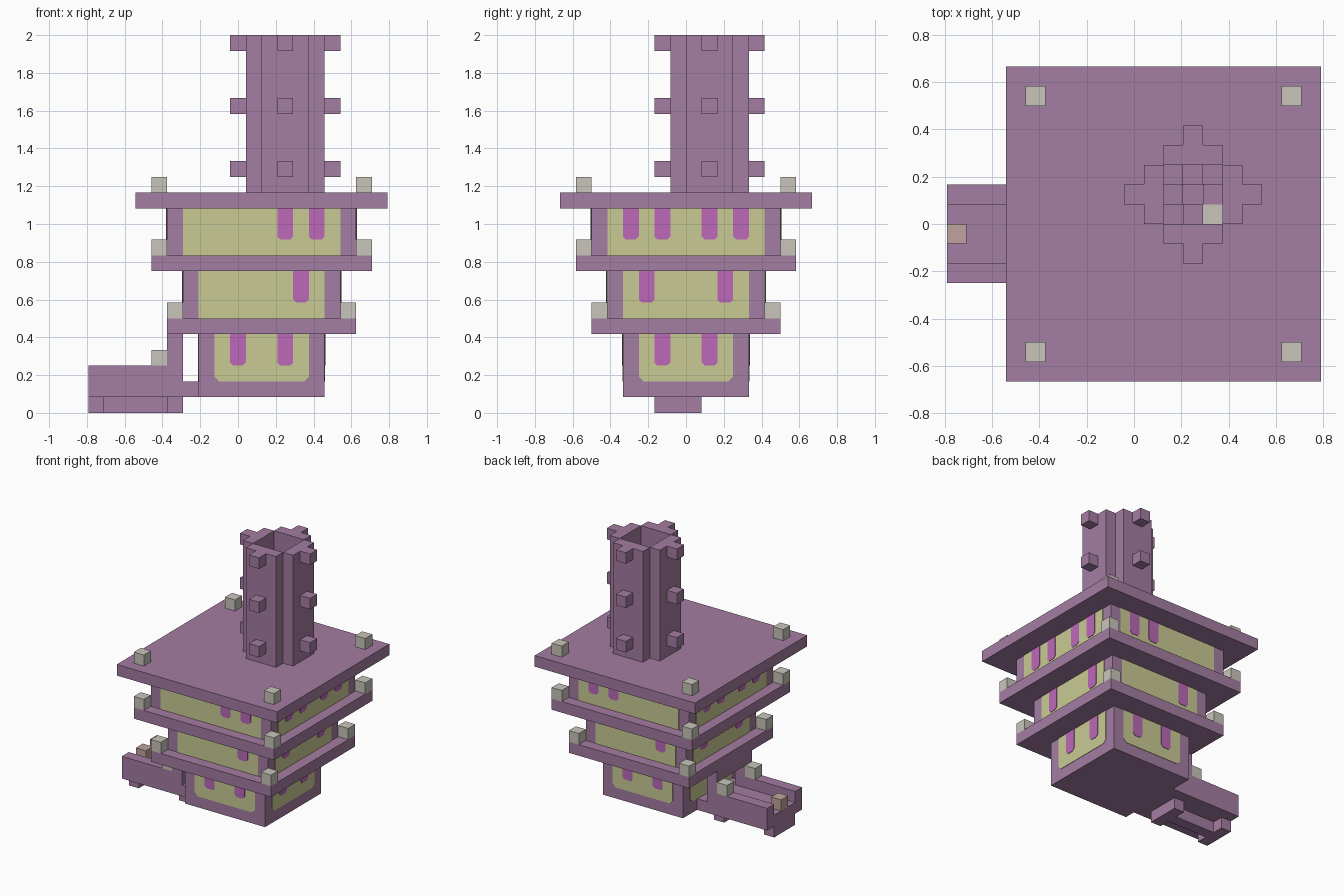
import bpy, bmesh
from mathutils import Vector

if "Cube" in bpy.data.objects:
    bpy.data.objects.remove(bpy.data.objects["Cube"], do_unlink=True)

U = 1 / 12                      # one block
ORIGIN = Vector((-9.5, -8, 0))  # block grid corner


def material(name, rgb):
    lin = [(c / 255 / 12.92) if c < 11 else ((c / 255 + 0.055) / 1.055) ** 2.4 for c in rgb]
    m = bpy.data.materials.new(name)
    m.use_nodes = True
    m.diffuse_color = (*lin, 1)
    bsdf = m.node_tree.nodes["Principled BSDF"]
    bsdf.inputs["Base Color"].default_value = (*lin, 1)
    bsdf.inputs["Roughness"].default_value = 0.9
    return m


PURPLE = material("dusty purple", (164, 125, 162))
YELLOW = material("pale yellow stone", (201, 203, 149))
MAGENTA = material("magenta glass", (188, 104, 184))
GREY = material("warm grey lamp", (201, 197, 187))
BROWN = material("pinkish brown", (192, 164, 157))


def finish(name, bm, mat):
    bmesh.ops.recalc_face_normals(bm, faces=bm.faces)
    mesh = bpy.data.meshes.new(name)
    bm.to_mesh(mesh)
    bm.free()
    mesh.materials.append(mat)
    obj = bpy.data.objects.new(name, mesh)
    bpy.context.collection.objects.link(obj)
    return obj


def box(name, x, y, z, mat=PURPLE):
    """Box from (start, end) block ranges."""
    bm = bmesh.new()
    bmesh.ops.create_cube(bm, size=1)
    for v in bm.verts:
        p = Vector([(r[0] + r[1]) / 2 + c * (r[1] - r[0]) for r, c in zip((x, y, z), v.co)])
        v.co = (p + ORIGIN) * U
    return finish(name, bm, mat)


def cell(name, i, j, k, mat=PURPLE):
    return box(name, (i, i + 1), (j, j + 1), (k, k + 1), mat)


def plate(name, side, at, span, z, cut, thick, mat):
    """Thin plate on a wall, its lower corners clipped by cut."""
    (a, b), (lo, hi) = span, z
    outline = [(a, hi), (a, lo + cut), (a + cut, lo), (b - cut, lo), (b, lo + cut), (b, hi)]
    if cut == 0:
        outline = [(a, hi), (a, lo), (b, lo), (b, hi)]
    out = -1 if side in ("front", "right") else 1
    along_x = side in ("front", "back")
    bm = bmesh.new()

    def ring(depth):
        d = at + out * depth / U
        return [bm.verts.new((Vector((s, d, h) if along_x else (d, s, h)) + ORIGIN) * U)
                for s, h in outline]

    inner, outer = ring(-0.002), ring(thick)
    bm.faces.new(inner)
    bm.faces.new(outer)
    for n in range(len(outline)):
        m = (n + 1) % len(outline)
        bm.faces.new((inner[n], inner[m], outer[m], outer[n]))
    return finish(name, bm, mat)


# Three storeys: walls, yellow panels, magenta windows
storeys = [
    ("lower", (7, 15), (4, 12), (1, 5), 2, 3, 0.3,
     {"front": (9, 12), "back": (9, 12), "left": (6, 9), "right": ()}),
    ("middle", (6, 16), (3, 13), (6, 9), 6, 7, 0,
     {"front": (13,), "back": (8,), "left": (5, 10), "right": (5, 10)}),
    ("upper", (5, 17), (2, 14), (10, 13), 10, 11, 0,
     {"front": (12, 14), "back": (12, 14), "left": (4, 6, 9, 11), "right": (4, 6, 9, 11)}),
]
for level, x, y, z, panel_z, window_z, cut, windows in storeys:
    box(level + "_room", x, y, z)
    faces = {"front": (y[0], x), "back": (y[1], x), "left": (x[1], y), "right": (x[0], y)}
    for side, (at, span) in faces.items():
        plate(f"{level}_{side}_panel", side, at, (span[0] + 1, span[1] - 1),
              (panel_z, z[1]), cut, 0.003, YELLOW)
        for n, s in enumerate(windows[side]):
            plate(f"{level}_{side}_window_{n + 1}", side, at, (s, s + 1),
                  (window_z, z[1]), 0.2, 0.006, MAGENTA)

# Floor slabs and roof, each with four corner lamps
slabs = [("lower_slab", (5, 17), (2, 14), 5, 0),
         ("middle_slab", (4, 18), (1, 15), 9, 0),
         ("roof", (3, 19), (0, 16), 13, 1)]
for name, x, y, k, inset in slabs:
    box(name, x, y, (k, k + 1))
    for i in (x[0] + inset, x[1] - 1 - inset):
        for j in (y[0] + inset, y[1] - 1 - inset):
            cell(name + "_lamp", i, j, k + 1, GREY)

# Hollow tower with notched corners
TOWER = (14, 24)
for name, x, y in [("front", (11, 14), (7, 8)), ("back", (11, 14), (11, 12)),
                   ("right", (10, 11), (8, 11)), ("left", (14, 15), (8, 11))]:
    box(f"tower_{name}_wall", x, y, TOWER)
for k in (15, 19, 23):
    for i, j in [(12, 6), (12, 12), (9, 9), (15, 9)]:
        cell("tower_knob", i, j, k)

# Spiral steps inside the tower, starting beside a lamp
cell("tower_lamp", 13, 8, 14, GREY)
spiral = [(13, 9), (13, 10), (12, 10), (11, 10), (11, 9), (11, 8), (12, 8)]
for n, (i, j) in enumerate(spiral):
    cell("spiral_step", i, j, 14 + n)

# Entrance bridge: deck, parapets, gate and lamps
box("bridge_deck", (0, 6), (6, 9), (1, 2))
box("bridge_threshold", (6, 7), (5, 10), (1, 2))
for j in (5, 9):
    box("bridge_parapet", (0, 6), (j, j + 1), (1, 3))
    box("gate_post", (5, 6), (j, j + 1), (3, 5))
    cell("bridge_lamp", 4, j, 3, GREY)
box("gate_lintel", (5, 6), (6, 9), (4, 5))
cell("bridge_end_block", 0, 7, 2, BROWN)

# Supports below the bridge
for i in (0, 5):
    box("bridge_foot", (i, i + 1), (6, 9), (0, 1))
box("bridge_keel", (1, 5), (7, 8), (0, 1))
